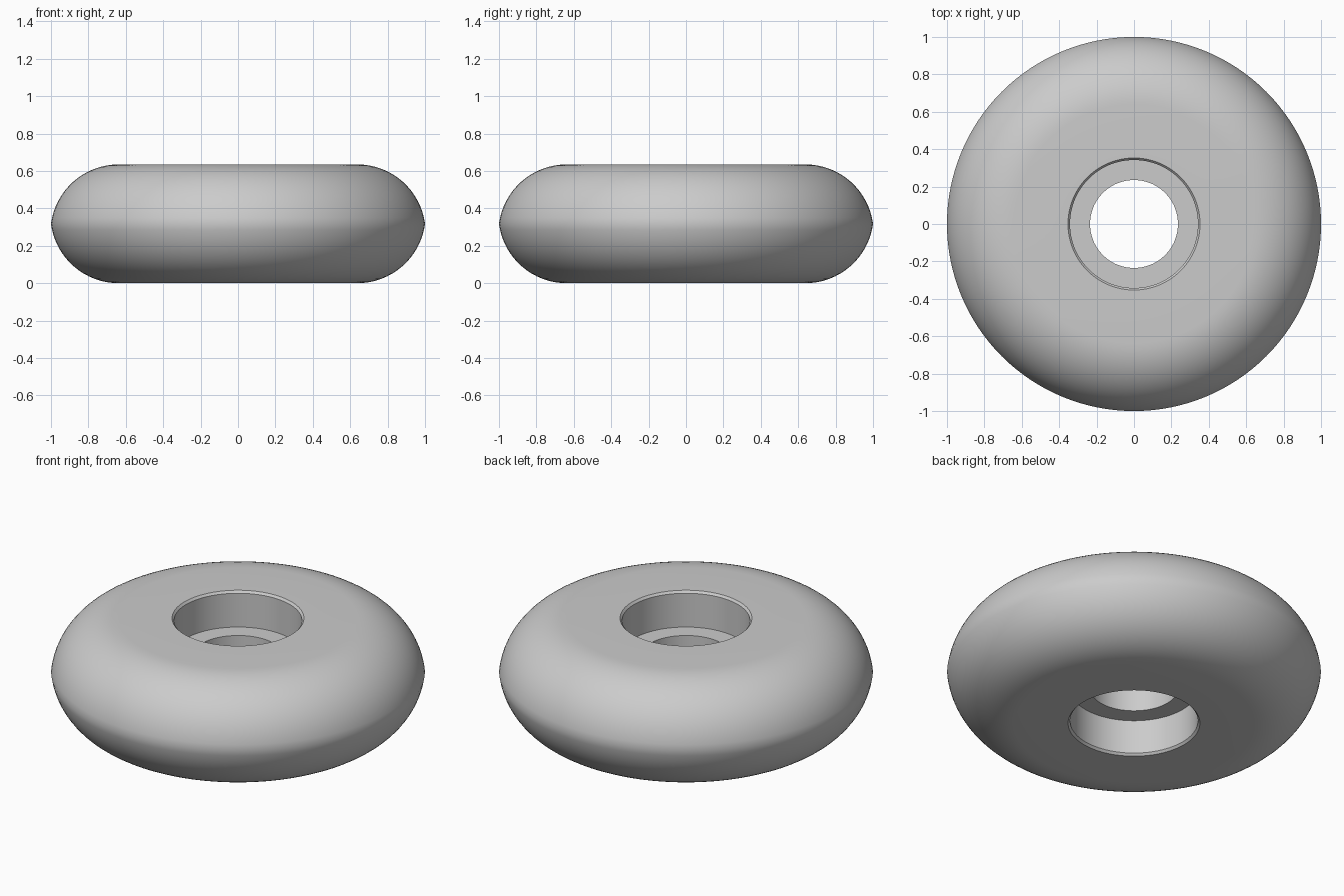
import bpy
import bmesh
from math import sin, cos, asin, sqrt, radians, tau

cube = bpy.data.objects.get("Cube")
if cube:
    bpy.data.objects.remove(cube, do_unlink=True)

HEIGHT = 0.635
HALF = HEIGHT / 2
ARC = 0.365          # radius of the rounded tread
SEGMENTS = 128


def make_material(name, rgb):
    mat = bpy.data.materials.new(name)
    mat.use_nodes = True
    colour = (*rgb, 1.0)
    mat.diffuse_color = colour
    mat.node_tree.nodes["Principled BSDF"].inputs["Base Color"].default_value = colour
    return mat


def half_profile():
    """Upper half as (radius, height above the middle), from bore to tread."""
    points = [(0.235, 0.105), (0.342, 0.105), (0.342, HALF - 0.013), (0.353, HALF)]
    # Tread arc: tangent to the flat face, meeting the other half at radius 1
    low = asin((ARC - HALF) / ARC)
    centre = 1 - ARC * cos(low)
    steps = 16
    for i in range(steps + 1):
        a = radians(90) + (low - radians(90)) * i / steps
        points.append((centre + ARC * cos(a), HALF - ARC + ARC * sin(a)))
    return points


def lathe(name, profile, material):
    """Turn a closed profile around the z axis."""
    bm = bmesh.new()
    verts = [bm.verts.new((r, 0, z)) for r, z in profile]
    edges = [bm.edges.new((verts[i - 1], verts[i])) for i in range(len(verts))]
    bmesh.ops.spin(bm, geom=verts + edges, cent=(0, 0, 0), axis=(0, 0, 1),
                   angle=tau, steps=SEGMENTS, use_merge=True)
    bmesh.ops.remove_doubles(bm, verts=bm.verts, dist=1e-5)
    bmesh.ops.recalc_face_normals(bm, faces=bm.faces)
    mesh = bpy.data.meshes.new(name)
    bm.to_mesh(mesh)
    bm.free()
    mesh.materials.append(material)
    obj = bpy.data.objects.new(name, mesh)
    bpy.context.collection.objects.link(obj)
    bpy.ops.object.select_all(action="DESELECT")
    obj.select_set(True)
    bpy.context.view_layer.objects.active = obj
    bpy.ops.object.shade_smooth_by_angle(angle=radians(30))
    return obj


# Wheel body: rounded tread, chamfered bearing seats on both faces, through bore
upper = half_profile()
lower = [(r, -z) for r, z in reversed(upper[:-1])]
profile = [(r, z + HALF) for r, z in upper + lower]
lathe("wheel", profile, make_material("light grey", (0.6, 0.6, 0.6)))
